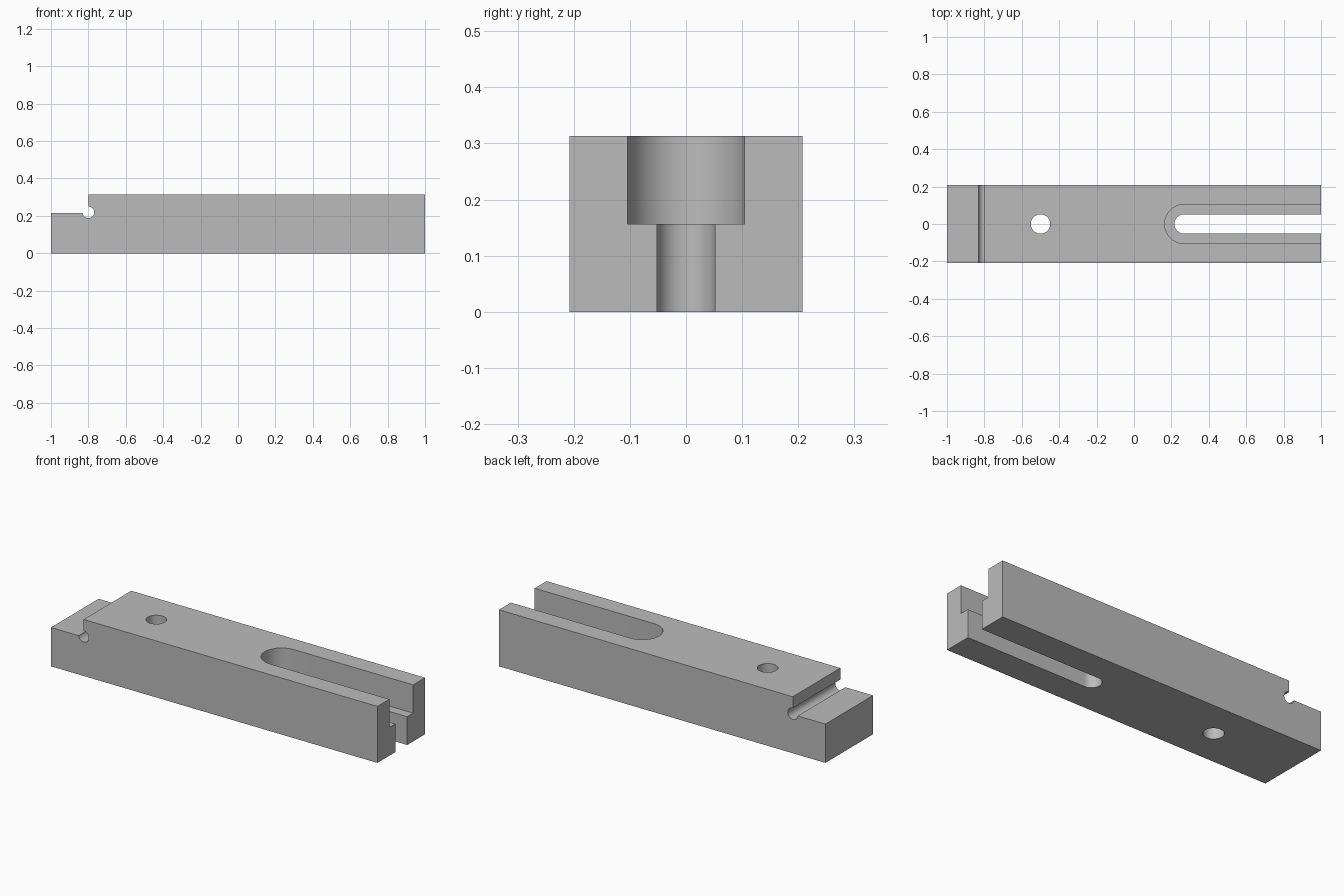
import bpy, bmesh
from math import sin, cos, asin, pi, radians
from mathutils import Vector

LENGTH, WIDTH, HEIGHT = 2.0, 0.416, 0.313
STEP_X, STEP_Z = -0.8, 0.215
LEDGE = HEIGHT / 2

if "Cube" in bpy.data.objects:
    bpy.data.objects.remove(bpy.data.objects["Cube"])

steel = bpy.data.materials.new("plain grey")
steel.use_nodes = True
grey = (0.5, 0.5, 0.5, 1)
steel.diffuse_color = grey
steel.node_tree.nodes["Principled BSDF"].inputs["Base Color"].default_value = grey


def prism(name, outline, offset):
    """Extrude a closed outline of 3D points along an offset."""
    bm = bmesh.new()
    face = bm.faces.new([bm.verts.new(p) for p in outline])
    new = bmesh.ops.extrude_face_region(bm, geom=[face])["geom"]
    verts = [v for v in new if isinstance(v, bmesh.types.BMVert)]
    bmesh.ops.translate(bm, verts=verts, vec=Vector(offset))
    bmesh.ops.recalc_face_normals(bm, faces=bm.faces)
    mesh = bpy.data.meshes.new(name)
    bm.to_mesh(mesh)
    bm.free()
    mesh.materials.append(steel)
    obj = bpy.data.objects.new(name, mesh)
    bpy.context.collection.objects.link(obj)
    return obj


def arc(cx, cy, radius, start, end, steps):
    angles = [start + (end - start) * i / steps for i in range(steps + 1)]
    return [(cx + radius * cos(a), cy + radius * sin(a)) for a in angles]


def slot(name, radius, bottom, top):
    """Round-ended slot running out of the right end."""
    outline = arc(0.268, 0, radius, pi / 2, 3 * pi / 2, 32)
    outline += [(1.1, -radius), (1.1, radius)]
    return prism(name, [(x, y, bottom) for x, y in outline], (0, 0, top - bottom))


# Stepped bar with a round relief groove in the inner corner
relief = 0.031
groove_z = STEP_Z + 0.004
left = -pi - asin((STEP_Z - groove_z) / relief)
side = [(-LENGTH / 2, 0), (LENGTH / 2, 0), (LENGTH / 2, HEIGHT), (STEP_X, HEIGHT)]
side += arc(STEP_X, groove_z, relief, pi / 2, left, 32)
side.append((-LENGTH / 2, STEP_Z))
bar = prism("clamp_bar", [(x, -WIDTH / 2, z) for x, z in side], (0, WIDTH, 0))

# Through slot, wider counter slot above it, and round hole
hole = arc(-0.5, 0, 0.052, 0, 2 * pi, 48)[:-1]
cutters = [
    slot("through_slot_cutter", 0.052, -0.1, HEIGHT + 0.1),
    slot("counter_slot_cutter", 0.104, LEDGE, HEIGHT + 0.1),
    prism("hole_cutter", [(x, y, -0.1) for x, y in hole], (0, 0, HEIGHT + 0.2)),
]
bpy.ops.object.select_all(action="DESELECT")
bpy.context.view_layer.objects.active = bar
bar.select_set(True)
for cutter in cutters:
    cutter.hide_render = True
    cut = bar.modifiers.new(cutter.name, "BOOLEAN")
    cut.operation = "DIFFERENCE"
    cut.solver = "EXACT"
    cut.object = cutter
    bpy.ops.object.modifier_apply(modifier=cut.name)
    bpy.data.objects.remove(cutter)

bpy.ops.object.shade_smooth_by_angle(angle=radians(30))
